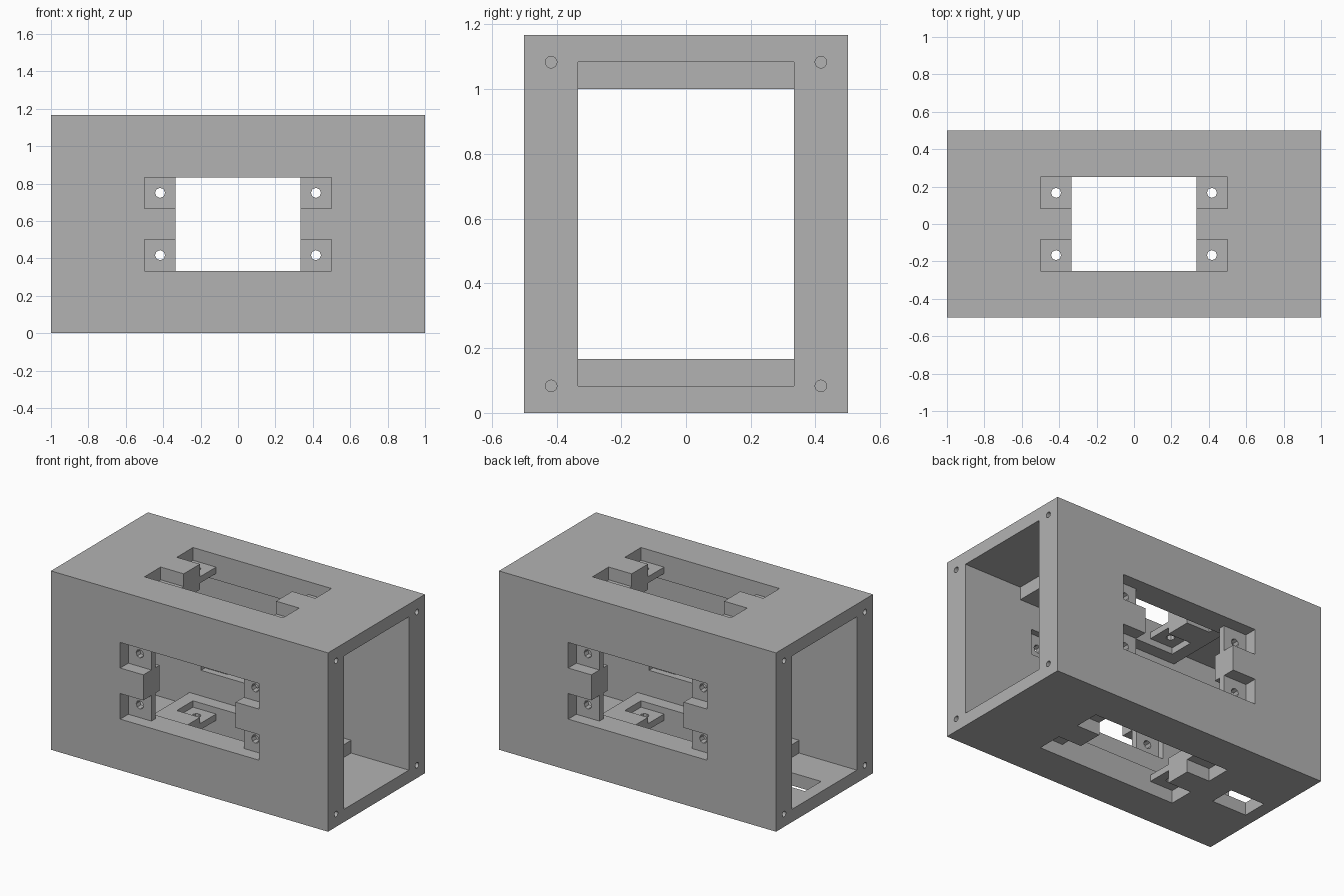
import bpy, bmesh
from mathutils import Matrix, Vector

cube = bpy.data.objects.get("Cube")
if cube:
    bpy.data.objects.remove(cube, do_unlink=True)

T = 1 / 12            # basic module: thin wall
H = 14 * T            # overall height
MID = H / 2

grey = bpy.data.materials.new("plain_grey")
grey.use_nodes = True
grey.diffuse_color = (0.45, 0.45, 0.45, 1)
grey.node_tree.nodes["Principled BSDF"].inputs["Base Color"].default_value = grey.diffuse_color


def add_box(bm, lo, hi, frame=Matrix()):
    lo, hi = Vector(lo), Vector(hi)
    place = Matrix.Translation((lo + hi) / 2) @ Matrix.Diagonal((*(hi - lo), 1))
    bmesh.ops.create_cube(bm, size=1, matrix=frame @ place)


def add_hole(bm, centre, radius, depth, sides, frame=Matrix()):
    bmesh.ops.create_cone(bm, cap_ends=True, segments=sides, radius1=radius,
                          radius2=radius, depth=depth,
                          matrix=frame @ Matrix.Translation(centre))


def make_object(name, bm):
    bmesh.ops.recalc_face_normals(bm, faces=bm.faces)
    mesh = bpy.data.meshes.new(name)
    bm.to_mesh(mesh)
    bm.free()
    mesh.materials.append(grey)
    obj = bpy.data.objects.new(name, mesh)
    bpy.context.collection.objects.link(obj)
    return obj


# Frames of the four long walls: local x along the body, local z pointing inward
walls = []
for inward, offset in (((0, 1, 0), 0.5), ((0, -1, 0), 0.5),
                       ((0, 0, 1), MID), ((0, 0, -1), MID)):
    w, u = Vector(inward), Vector((1, 0, 0))
    rot = Matrix((u, w.cross(u), w)).transposed().to_4x4()
    walls.append(Matrix.Translation(Vector((0, 0, MID)) - w * offset) @ rot)

# Outer body
bm = bmesh.new()
add_box(bm, (-1, -0.5, 0), (1, 0.5, H))
body = make_object("housing", bm)

# Cavity running end to end, leaving a raised pad on the floor and ceiling
bm = bmesh.new()
E, P = 1.1, 7 * T
half = [(E, T), (P, T), (P, 2 * T)]
profile = half + [(-x, z) for x, z in reversed(half)]
profile += [(x, H - z) for x, z in reversed(profile)]
face = bm.faces.new([bm.verts.new((x, -4 * T, z)) for x, z in profile])
side = bmesh.ops.extrude_face_region(bm, geom=[face])["geom"]
bmesh.ops.translate(bm, vec=(0, 8 * T, 0),
                    verts=[g for g in side if isinstance(g, bmesh.types.BMVert)])
cutters = [make_object("cavity_cutter", bm)]

# Window through each wall, plus a cable port in the floor
bm = bmesh.new()
for frame in walls:
    add_box(bm, (-4 * T, -3 * T, -T), (4 * T, 3 * T, 0.2), frame)
add_box(bm, (-11 * T, -T, -T), (-8 * T, T, 1.5 * T))
cutters.append(make_object("window_cutter", bm))

# Recesses on both sides of the thin mounting tabs
bm = bmesh.new()
for frame in walls:
    for sx in (-1, 1):
        for sy in (-1, 1):
            for d0, d1 in ((-T, T), (1.5 * T, 0.2)):
                xs = sorted((sx * 0.3, sx * 6 * T))
                ys = sorted((sy * T, sy * 3 * T))
                add_box(bm, (xs[0], ys[0], d0), (xs[1], ys[1], d1), frame)
cutters.append(make_object("tab_recess_cutter", bm))

# Screw holes in the tabs and blind holes in the end corners
bm = bmesh.new()
for sx in (-1, 1):
    for sy in (-1, 1):
        for frame in walls:
            add_hole(bm, (sx * 5 * T, sy * 2 * T, 1.25 * T), 0.027, T, 8, frame)
        for sz in (-1, 1):
            turn = Matrix.Translation((sx, sy * 5 * T, MID + sz * 6 * T)) @ Matrix.Rotation(1.5707963, 4, "Y")
            add_hole(bm, (0, 0, 0), 0.018, 0.5, 16, turn)
cutters.append(make_object("screw_hole_cutter", bm))

# Cut everything out of the body, then drop the cutters
for cutter in cutters:
    cutter.hide_render = True
    mod = body.modifiers.new(cutter.name, "BOOLEAN")
    mod.operation = "DIFFERENCE"
    mod.solver = "EXACT"
    mod.object = cutter
bpy.context.view_layer.update()
graph = bpy.context.evaluated_depsgraph_get()
result = bpy.data.meshes.new_from_object(body.evaluated_get(graph))
body.modifiers.clear()
body.data = result
for cutter in cutters:
    bpy.data.objects.remove(cutter, do_unlink=True)
result.materials.clear()
result.materials.append(grey)
for poly in result.polygons:
    poly.material_index = 0
    poly.use_smooth = False
